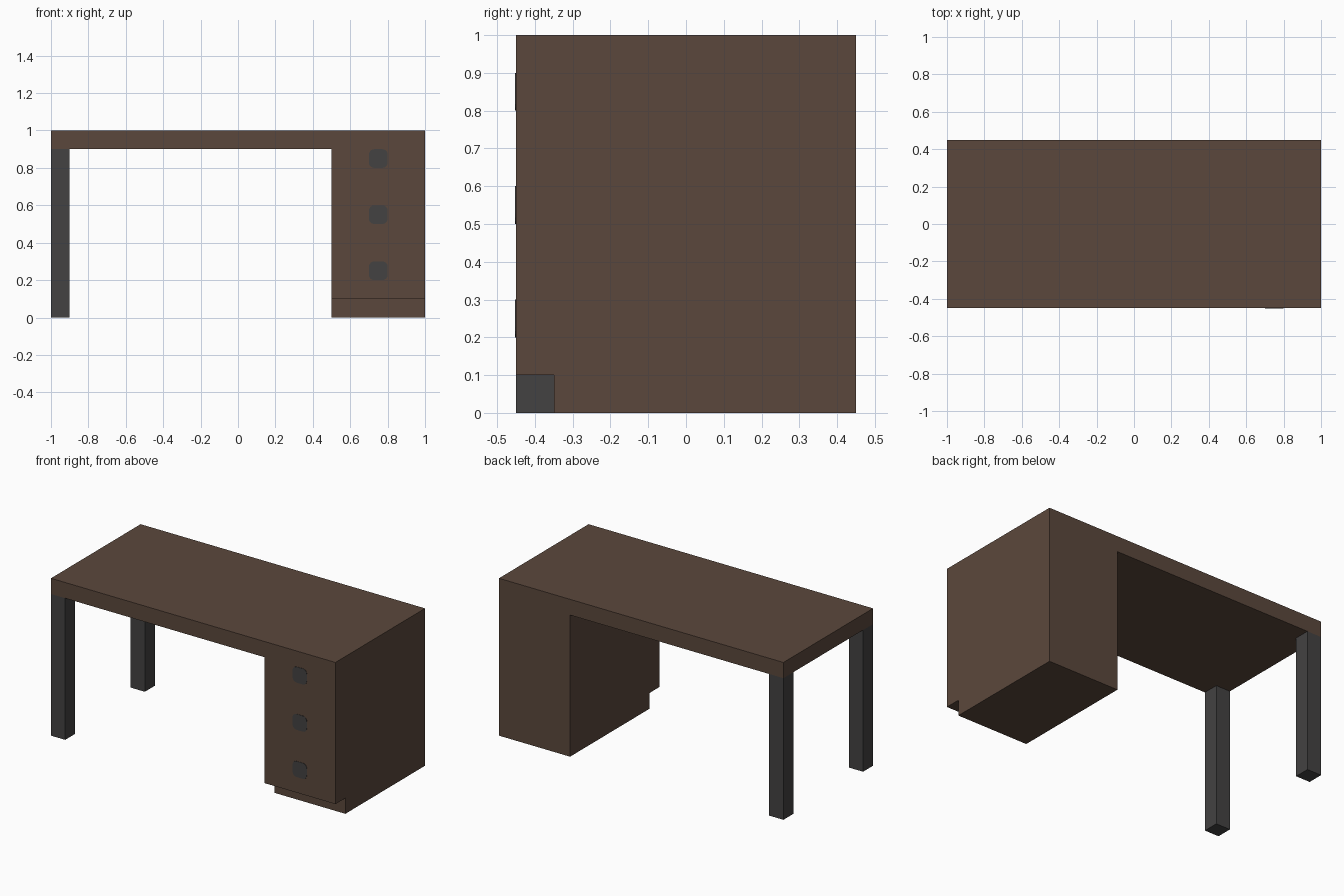
import bpy, bmesh, math
from mathutils import Vector

if "Cube" in bpy.data.objects:
    bpy.data.objects.remove(bpy.data.objects["Cube"], do_unlink=True)


def material(name, rgb):
    mat = bpy.data.materials.new(name)
    mat.use_nodes = True
    mat.diffuse_color = (*rgb, 1)
    mat.node_tree.nodes["Principled BSDF"].inputs["Base Color"].default_value = (*rgb, 1)
    return mat


wood = material("dark brown wood", (0.105, 0.064, 0.045))
metal = material("charcoal metal", (0.056, 0.054, 0.054))


def extrude_profile(name, points, y0, y1, mat):
    """Extrude an x-z outline from y0 to y1."""
    bm = bmesh.new()
    face = bm.faces.new([bm.verts.new((x, y0, z)) for x, z in points])
    new = bmesh.ops.extrude_face_region(bm, geom=[face])["geom"]
    verts = [v for v in new if isinstance(v, bmesh.types.BMVert)]
    bmesh.ops.translate(bm, verts=verts, vec=Vector((0, y1 - y0, 0)))
    bmesh.ops.recalc_face_normals(bm, faces=bm.faces)
    mesh = bpy.data.meshes.new(name)
    bm.to_mesh(mesh)
    bm.free()
    mesh.materials.append(mat)
    obj = bpy.data.objects.new(name, mesh)
    bpy.context.collection.objects.link(obj)
    return obj


def rect(x0, x1, z0, z1):
    return [(x0, z0), (x1, z0), (x1, z1), (x0, z1)]


def rounded_square(cx, cz, half, radius, steps=4):
    points = []
    for q, (sx, sz) in enumerate([(1, 1), (-1, 1), (-1, -1), (1, -1)]):
        for i in range(steps + 1):
            a = math.radians(90 * (q + i / steps))
            points.append((cx + sx * (half - radius) + radius * math.cos(a),
                           cz + sz * (half - radius) + radius * math.sin(a)))
    return points


# Desktop and drawer cabinet in one continuous body
body = extrude_profile("desktop_and_cabinet",
                       [(-1, 0.9), (0.5, 0.9), (0.5, 0), (1, 0), (1, 1), (-1, 1)],
                       -0.45, 0.45, wood)

# Toe kick recess along the bottom front of the cabinet
cutter = extrude_profile("toe_kick_cutter", rect(0.4, 1.1, -0.1, 0.1), -0.55, -0.35, wood)
cutter.hide_render = True
cut = body.modifiers.new("toe_kick", "BOOLEAN")
cut.operation = "DIFFERENCE"
cut.solver = "EXACT"
cut.object = cutter
bpy.context.view_layer.objects.active = body
bpy.ops.object.modifier_apply(modifier=cut.name)
bpy.data.objects.remove(cutter, do_unlink=True)

# Two square legs at the open end
for name, y in (("front_leg", -0.45), ("back_leg", 0.35)):
    extrude_profile(name, rect(-1, -0.9, 0, 0.9), y, y + 0.1, metal)

# Flush drawer pulls
for name, z in (("bottom", 0.25), ("middle", 0.55), ("top", 0.85)):
    extrude_profile(name + "_drawer_pull", rounded_square(0.75, z, 0.05, 0.028),
                    -0.452, -0.448, metal)
